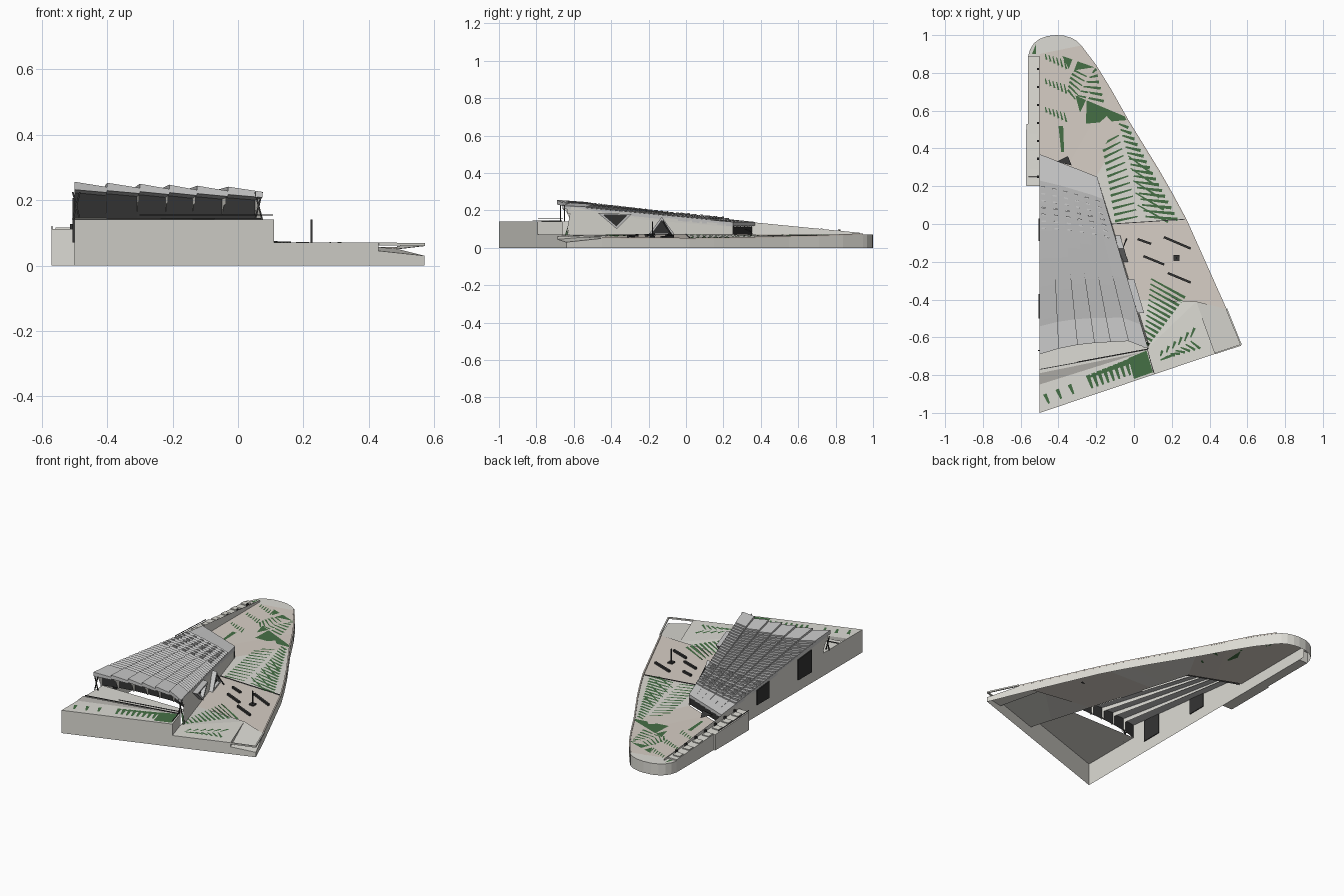
import bpy, bmesh, math
from mathutils import Vector as V
from mathutils.bvhtree import BVHTree

if "Cube" in bpy.data.objects:
    bpy.data.objects.remove(bpy.data.objects["Cube"])

def mat(name, c):
    m = bpy.data.materials.new(name)
    m.diffuse_color = (*c, 1)
    m.use_nodes = True
    m.node_tree.nodes["Principled BSDF"].inputs["Base Color"].default_value = m.diffuse_color
    return m
STONE = mat("stone", (.72, .71, .66)); TAN = mat("paving", (.68, .62, .56))
ROOF = mat("roof_metal", (.55, .55, .53)); DARK = mat("glass", (.035, .035, .035))
GREEN = mat("planting", (.06, .16, .06)); SHADE = mat("step_stone", (.45, .44, .41))

def mesh(name, verts, faces, m=STONE):
    me = bpy.data.meshes.new(name)
    me.from_pydata([tuple(v) for v in verts], [], faces)
    bm = bmesh.new(); bm.from_mesh(me)
    bmesh.ops.remove_doubles(bm, verts=bm.verts, dist=1e-5)
    bm.to_mesh(me); bm.free()
    me.materials.append(m)
    ob = bpy.data.objects.new(name, me)
    bpy.context.collection.objects.link(ob)
    return ob

def poly(name, pts, m=STONE):
    return mesh(name, pts, [list(range(len(pts)))], m)

def wall(name, tops, bottom=0, m=STONE):
    # vertical wall under a line of top points
    n = len(tops)
    lows = [(p[0], p[1], bottom) for p in tops]
    return mesh(name, list(tops) + lows, [(i, i + 1, n + i + 1, n + i) for i in range(n - 1)], m)

BOX = [(0, 1, 2, 3), (7, 6, 5, 4), (0, 4, 5, 1), (1, 5, 6, 2), (2, 6, 7, 3), (3, 7, 4, 0)]
def bar(name, a, b, w=.006, h=.006, m=DARK):
    a, b = V(a), V(b)
    d = (b - a).normalized()
    s = d.cross(V((0, 0, 1)))
    s = s.normalized() if s.length > .01 else V((1, 0, 0))
    u = s.cross(d)
    vs = [p + s * i * w / 2 + u * j * h / 2 for p in (a, b) for i, j in ((-1, -1), (1, -1), (1, 1), (-1, 1))]
    return mesh(name, vs, BOX, m)

def lerp(a, b, t): return a + (b - a) * t
def fx(y): return .07 - .297 * (y + .66)          # plan line of the slanted facade

# plaza deck: rows running from the building to the curved outer edge
rows = [((.11, -.795, .07), (.43, -.687, .07)), ((.07, -.66, .07), (.33, -.41, .068)),
        ((-.007, -.4, .07), (.49, -.45, .05)), ((-.126, 0, .07), (.28, .02, .046)),
        ((-.153, .09, .07), (.21, .15, .048)), ((-.182, .19, .07), (.13, .29, .05)),
        ((-.2, .25, .07), (.05, .42, .053)), ((-.2, .25, .07), (-.03, .55, .057)),
        ((-.35, .31, .07), (-.12, .71, .06)), ((-.5, .37, .07), (-.2, .84, .066)),
        ((-.5, .9, .07), (-.28, .945, .07))]
nose = [(-.28, .945, .07), (-.3, .967, .07), (-.33, .985, .07), (-.37, .997, .07), (-.41, 1, .07), (-.46, .995, .07),
        (-.5, .98, .07), (-.53, .957, .07), (-.55, .925, .07), (-.56, .89, .07)]
terrace = [(-.5, -1, .14), (.11, -.795, .14), (.07, -.66, .14), (.06, -.6, .14), (-.5, -.6, .14)]
dv = [p for r in rows for p in r]
quads = [(2*i, 2*i+1, 2*i+3, 2*i+2) for i in range(len(rows) - 1)]
tan = (2, 7, 8, 9)
mesh("plaza_deck", dv, [q for i, q in enumerate(quads) if i not in tan])
mesh("plaza_paving", dv, [q for i, q in enumerate(quads) if i in tan], TAN)
poly("nose_deck", [(-.5, .89, .07)] + nose)
poly("front_terrace", terrace)
n = len(dv)
tree = BVHTree.FromPolygons([V(p) for p in dv + terrace + nose],
                            quads + [tuple(range(n, n + 5)), tuple(range(n + 5, n + 5 + len(nose)))])
def drop(x, y, up=.002):
    hit = tree.ray_cast(V((x, y, 1)), V((0, 0, -1)))[0]
    return V((x, y, (hit.z if hit else .07) + up))

# outer retaining walls
outer = [r[1] for r in rows[2:]]
wall("plaza_edge_wall", [(.57, -.64, .03)] + outer + nose[1:])
wall("front_podium_wall", terrace[:2], 0)
wall("front_low_wall", [(.11, -.795, .07), (.43, -.687, .07)])
wall("ramp_front_wall", [(.43, -.687, .045), (.57, -.64, .03)])
wall("podium_side_wall", terrace[1:3], .07)
poly("side_ramp", [(.43, -.687, .045), (.57, -.64, .03), (.49, -.45, .05), (.33, -.41, .068)])
poly("ramp_retaining_wall", [(.43, -.687, .045), (.43, -.687, .07), (.33, -.41, .068)])
bar("ramp_front_lintel", (.43, -.685, .066), (.567, -.64, .064), .008, .009, STONE)
bar("ramp_side_lintel", (.567, -.64, .064), (.49, -.45, .055), .008, .009, STONE)
bar("plaza_joint", drop(-.12, 0), drop(.27, .025), .004, .003)
for k in range(2, len(rows) - 1):
    bar("edge_kerb", V(rows[k][1]) + V((-.004, 0, .003)), V(rows[k + 1][1]) + V((-.004, 0, .003)), .008, .008, TAN)

# west wall, rising with the roof and falling to the nose
wall("west_wall", [(-.5, -1, .14), (-.5, -.62, .14)])
wall("west_building_wall", [(-.5, -.62, .235), (-.5, .37, .135), (-.5, .93, .08)])
for y0, y1, z1 in ((-.5, -.37, .195), (-.09, .03, .16)):
    mesh("west_window", [(x, y, z) for x in (-.506, -.495) for y, z in ((y0, .07), (y1, .07), (y1, z1), (y0, z1 + .012))], BOX, DARK)

# west service strip with small roof boxes and rail
for x, y0, y1, z0, z1 in ((-.57, .2, .53, .112, .097), (-.56, .53, .89, .097, .078)):
    mesh("service_strip", [(a, y, z) for a in (x, -.5) for y, z in ((y0, 0), (y1, 0), (y1, z1), (y0, z0))], BOX)
for k in range(7):
    y = .25 + k * .095
    z = .113 - .05 * (y - .2)
    bar("strip_unit", (-.535, y, z), (-.535, y + .04, z - .002), .045, .012, STONE)
    bar("strip_post", (-.508, y, z - .01), (-.508, y, z + .016), .012, .012)
bar("strip_rail", (-.568, .2, .12), (-.568, .5, .107), .003, .003)

# folded roof: six fanning strips with stepped louvres
F = [V(p) for p in ((-.5, -.69), (-.4, -.66), (-.3, -.64), (-.21, -.63), (-.125, -.625), (-.03, -.62), (.075, -.66))]
B = [V((-.5, .37)).lerp(V((-.195, .25)), i / 6) for i in range(7)]
def rp(i, t, dz=0):
    p = F[i].lerp(B[i], t)
    return V((p.x, p.y, lerp(.25 - .003 * i, .138, t) + dz))
ts = [.14 + .028 * k for k in range(27)]
prof = [(0, 0)] + [q for t in ts for q in ((t, .006), (t, -.001))] + [(1, 0)]
for i in range(6):
    vs, fs = [], []
    for t, dz in prof:
        k = 1 - t
        vs += [rp(i, t, dz + .006 * k), rp(i + 1, t, dz - .007 * k), rp(i + 1, t, -.024), rp(i, t, -.018)]
    for s in range(len(prof) - 1):
        o = 4 * s
        fs += [(o + a, o + (a + 1) % 4, o + 4 + (a + 1) % 4, o + 4 + a) for a in range(4)]
    fs += [(3, 2, 1, 0), tuple(range(len(vs) - 4, len(vs)))]
    mesh("roof_strip", vs, fs, ROOF)
for i in range(7):
    # beam below each roof fold, deepening to a fin at the front
    a, b, c = rp(i, .03, -.015), rp(i, .1, -.015), rp(i, 1, -.015)
    poly("roof_beam", [a, c, c - V((0, 0, .012)), b - V((0, 0, .03)), a - V((0, 0, .03))])
    poly("front_fin", [a, b, (b.x, b.y, .14), (b.x, lerp(a.y, b.y, .6), .14)])
    # skylight dashes on the rear half
    if i < 6:
        for k in range(7):
            t = .63 + .035 * k
            bar("roof_vent", rp(i, t, .006).lerp(rp(i + 1, t, .006), .15), rp(i, t, .006).lerp(rp(i + 1, t, .006), .5), .008, .008, ROOF)

# glazing at both ends and slanted east facade
g = [rp(i, .085, -.015) for i in range(7)]
wall("front_glazing", g, .14, DARK)
wall("rear_glazing", [rp(0, .985, -.01), rp(6, .985, -.01)], .07, DARK)
et = [rp(6, t, -.008) for t in (.05, 1)]
poly("east_facade", [et[0], et[1], (fx(.25) + .005, .25, .07), (fx(-.64) + .015, -.64, .07)])

# triangular hooded windows on the facade
def hood(name, tri, out):
    c = sum((V(p) for p in tri), V((0, 0))) / 3
    ins = [V(p).lerp(c, .3) for p in tri]
    P = lambda p, o: V((fx(p[0]) + o, p[0], p[1]))
    vs = [P(p, -.01) for p in tri] + [P(p, out) for p in tri] + [P(p, out) for p in ins] + [P(p, .016) for p in ins]
    fs = [(3*r + a, 3*r + (a+1) % 3, 3*r + 3 + (a+1) % 3, 3*r + 3 + a) for r in range(3) for a in range(3)]
    mesh(name, vs, fs, ROOF)
    mesh(name + "_glass", vs[9:], [(0, 1, 2)], DARK)
hood("upper_hood", [(-.47, .185), (-.29, .18), (-.37, .1)], .04)
hood("entrance_hood", [(-.2, .07), (-.06, .07), (-.13, .165)], .035)
bar("entrance_strut", (-.06, -.13, .155), (-.04, -.08, .07))
poly("rear_door_canopy", [(-.41, .33, .1), (-.33, .31, .1), (-.35, .36, .075)], DARK)

# terrace step, rails and corner struts
poly("terrace_step", [(-.5, -.85, .142), (.04, -.68, .142), (-.5, -.79, .147)], SHADE)
bar("terrace_line", (-.5, -.77, .143), (.07, -.665, .143), .004, .004)
bar("terrace_rail", (-.3, -.73, .155), (.08, -.66, .155), .003, .003)
bar("terrace_side_rail", (.105, -.79, .155), (.07, -.66, .155), .003, .003)
for x, y in ((-.497, -.67), (.06, -.65)):
    for a, b in ((-.008, .014), (.014, -.008)):
        bar("corner_strut", (x + a, y, .14), (x + b, y, .225), .005, .005)

# benches and marker post
for a, b in (((.16, -.07), (.3, -.13)), ((.02, -.08), (.09, -.105)), ((.05, -.17), (.16, -.215)), ((.18, -.26), (.3, -.31))):
    bar("bench", drop(*a, .006), drop(*b, .006), .012, .012)
bar("marker_base", drop(.21, -.18), drop(.24, -.18), .03, .008)
bar("marker_post", (.225, -.18, .055), (.225, -.18, .14), .006, .006)

# planting: bars fanned off a spine, and solid beds
def fan(a, b, n, d0, d1, w=.014):
    a, b, d0, d1 = V(a), V(b), V(d0), V(d1)
    vs, fs = [], []
    for k in range(n):
        t = k / max(1, n - 1)
        p, d = a.lerp(b, t), d0.lerp(d1, t)
        s = V((-d.y, d.x)).normalized() * w / 2
        o = len(vs)
        for q in (p - s * .5, p + d - s, p + d + s, p + s * .5):
            vs.append(drop(q.x, q.y))
        fs.append((o, o + 1, o + 2, o + 3))
    mesh("planting_bars", vs, fs, GREEN)
fan((-.08, .53), (.06, .04), 17, (.05, -.02), (.17, -.015), .017)
fan((-.03, .36), (.02, .1), 5, (.12, -.09), (.16, -.09), .012)
fan((-.08, .47), (.02, .04), 13, (-.09, -.05), (-.12, -.025), .014)
fan((.09, -.29), (.05, -.62), 13, (.18, -.1), (.03, -.02), .015)
fan((.14, -.72), (.3, -.62), 7, (.05, .02), (.05, -.04))
fan((.14, -.7), (.3, -.6), 6, (.01, .03), (.02, .05))
fan((-.3, .68), (-.22, .8), 6, (.14, -.03), (.02, .02), .015)
fan((-.31, .66), (-.25, .78), 6, (-.04, .05), (-.08, .04), .012)
for y in (.9, .77, .62):
    fan((-.47, y), (-.37, y - .03), 6, (.008, -.03), (.012, -.05), .01)
fan((-.45, -.95), (-.32, -.9), 3, (-.022, .05), (-.022, .05), .02)
fan((-.22, -.87), (-.02, -.8), 8, (-.025, .07), (-.025, .08), .022)
for pts in ([(-.31, .68), (-.05, .57), (-.04, .55), (-.27, .53)], [(-.38, .89), (-.21, .83), (-.34, .81)],
            [(-.4, .52), (-.375, .52), (-.37, .38), (-.385, .38)], [(-.54, .9), (-.52, .9), (-.52, .95)],
            [(0, -.82), (.1, -.785), (.066, -.67), (-.03, -.71)], [(-.25, -.82), (-.23, -.8), (.05, -.68), (.04, -.72)]):
    poly("planting_bed", [drop(*p) for p in pts], GREEN)
